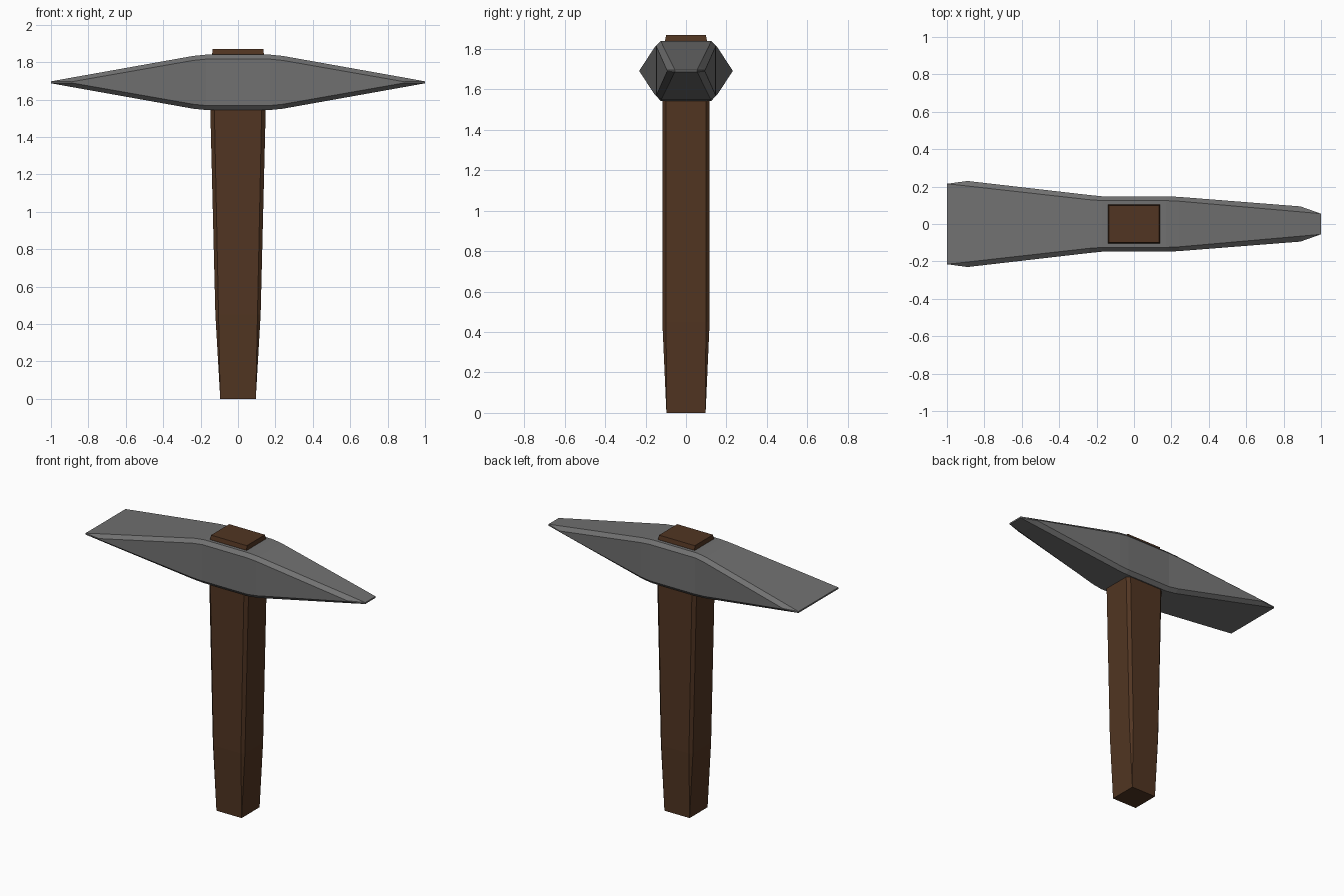
import bpy, bmesh

if "Cube" in bpy.data.objects:
    bpy.data.objects.remove(bpy.data.objects["Cube"])


def material(name, rgb):
    m = bpy.data.materials.new(name)
    m.diffuse_color = (*rgb, 1)
    m.use_nodes = True
    m.node_tree.nodes["Principled BSDF"].inputs["Base Color"].default_value = m.diffuse_color
    return m


def ring(a, ai, b, bi):
    """Chamfered rectangle: outer/inner half sizes along two axes."""
    return [(a, -bi), (a, bi), (ai, b), (-ai, b),
            (-a, bi), (-a, -bi), (-ai, -b), (ai, -b)]


def loft(name, sections, mat):
    """Skin a list of 8-point sections and cap both ends."""
    bm = bmesh.new()
    rings = [[bm.verts.new(p) for p in s] for s in sections]
    for r, s in zip(rings, rings[1:]):
        for i in range(8):
            j = (i + 1) % 8
            bm.faces.new((r[i], r[j], s[j], s[i]))
    bm.faces.new(rings[0])
    bm.faces.new(rings[-1])
    # sections with zero chamfer collapse to plain rectangles
    bmesh.ops.remove_doubles(bm, verts=bm.verts, dist=0.0005)
    bmesh.ops.recalc_face_normals(bm, faces=bm.faces)
    me = bpy.data.meshes.new(name)
    bm.to_mesh(me)
    bm.free()
    me.materials.append(mat)
    ob = bpy.data.objects.new(name, me)
    bpy.context.collection.objects.link(ob)
    return ob


steel = material("grey steel", (0.165, 0.165, 0.165))
wood = material("dark wood", (0.083, 0.036, 0.016))

# Pick head: wide flat blade on -x, narrow point on +x
# (x, outer half y, inner half y, outer half z, inner half z)
stations = [
    (-1.00, 0.215, 0.215, 0.005, 0.005),
    (-0.89, 0.230, 0.203, 0.025, 0.003),
    (-0.24, 0.155, 0.130, 0.141, 0.117),
    (-0.17, 0.148, 0.125, 0.148, 0.124),
    (0.17, 0.148, 0.125, 0.148, 0.124),
    (0.24, 0.145, 0.122, 0.141, 0.117),
    (0.89, 0.094, 0.065, 0.025, 0.003),
    (1.00, 0.055, 0.055, 0.005, 0.005),
]
loft("pick_head",
     [[(x, y, 1.692 + z) for y, z in ring(yo, yi, zo, zi)]
      for x, yo, yi, zo, zi in stations], steel)

# Handle: chamfered shaft tapering to a square foot
# (z, outer half x, inner half x, outer half y, inner half y)
shaft = [
    (0.00, 0.095, 0.095, 0.097, 0.097),
    (0.45, 0.121, 0.104, 0.117, 0.098),
    (1.62, 0.150, 0.128, 0.117, 0.098),
]
loft("handle",
     [[(x, y, z) for x, y in ring(xo, xi, yo, yi)]
      for z, xo, xi, yo, yi in shaft], wood)

# Handle end showing through the top of the head
peg = [
    (1.60, 0.138, 0.138, 0.103, 0.103),
    (1.845, 0.138, 0.138, 0.103, 0.103),
    (1.87, 0.135, 0.135, 0.098, 0.098),
]
loft("handle_end",
     [[(x, y, z) for x, y in ring(xo, xi, yo, yi)]
      for z, xo, xi, yo, yi in peg], wood)
